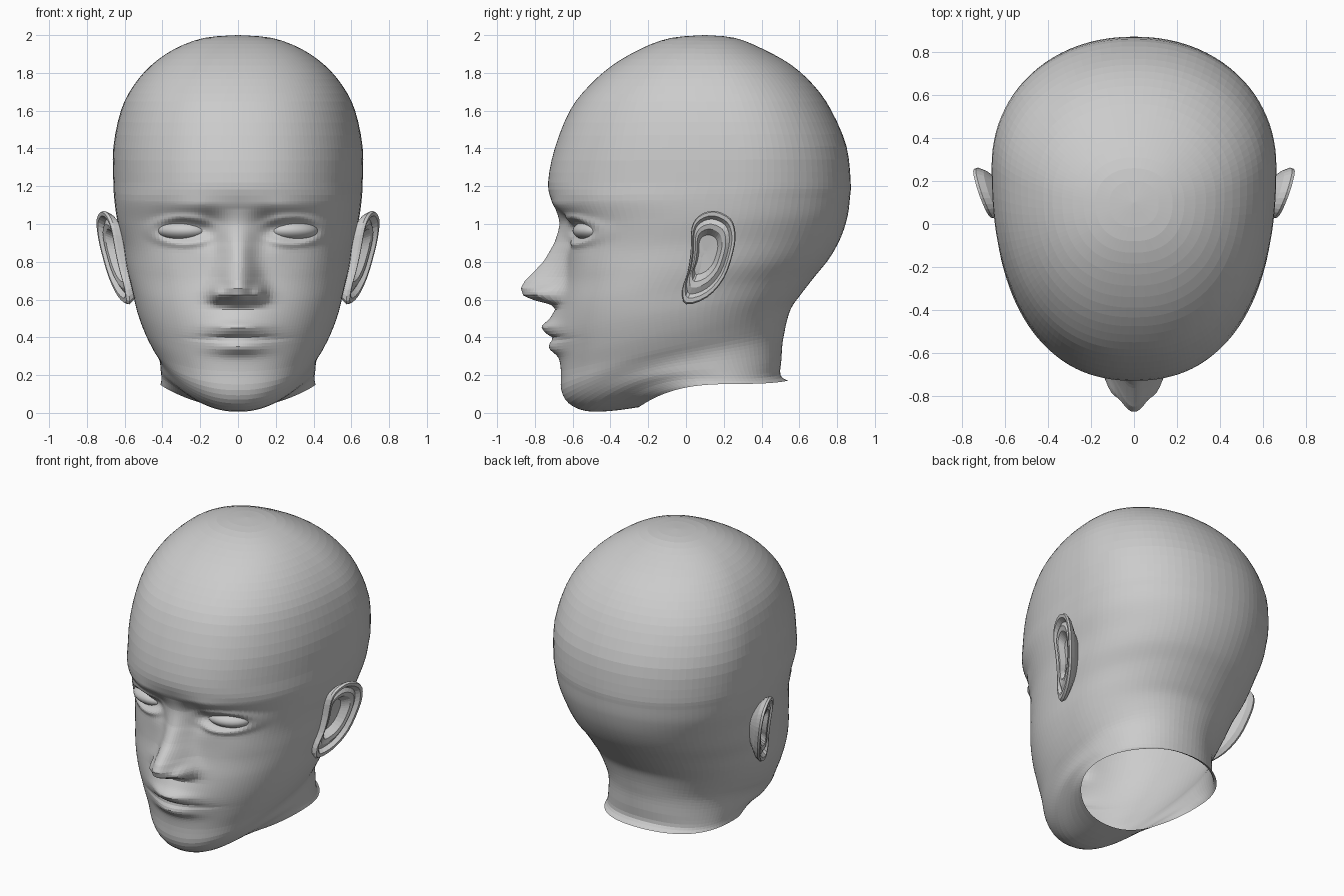
import bpy, bmesh, math
from mathutils import Vector, Matrix

if "Cube" in bpy.data.objects:
    bpy.data.objects.remove(bpy.data.objects["Cube"])


def spline(keys, s):
    """Smooth interpolation of a list of tuples at fractional index s."""
    n = len(keys) - 1
    i = min(int(s), n - 1)
    f = s - i
    a, b, c, d = (keys[max(0, min(n, j))] for j in (i - 1, i, i + 1, i + 2))
    return [q + 0.5 * f * (r - p + f * (2 * p - 5 * q + 4 * r - t + f * (3 * (q - r) + t - p)))
            for p, q, r, t in zip(a, b, c, d)]


def bump(x, z, x0, z0, sx, sz):
    return math.exp(-((x - x0) / sx) ** 2 - ((z - z0) / sz) ** 2)


def table(keys, z):
    """Linear lookup, zero outside the range."""
    for (z0, d0), (z1, d1) in zip(keys, keys[1:]):
        if z0 <= z <= z1:
            return d0 + (d1 - d0) * (z - z0) / (z1 - z0)
    return 0.0


def loft(name, rings, cap_end=False):
    bm = bmesh.new()
    loops = [[bm.verts.new(p) for p in ring] for ring in rings]
    n = len(loops[0])
    for a, b in zip(loops, loops[1:]):
        for k in range(n):
            bm.faces.new((a[k], a[(k + 1) % n], b[(k + 1) % n], b[k]))
    if cap_end:
        bm.faces.new(loops[-1])
    bmesh.ops.remove_doubles(bm, verts=bm.verts, dist=0.0005)
    bmesh.ops.recalc_face_normals(bm, faces=bm.faces)
    return add(name, bm)


def add(name, bm):
    mesh = bpy.data.meshes.new(name)
    bm.to_mesh(mesh)
    bm.free()
    ob = bpy.data.objects.new(name, mesh)
    bpy.context.collection.objects.link(ob)
    return ob


# head sections, neck opening to crown: front y, front z, back y, back z, half width
SECTIONS = [
    (-.25, .03, .54, .17, .41), (-.40, .01, .50, .20, .405), (-.53, .01, .505, .28, .41),
    (-.62, .05, .51, .36, .415), (-.66, .12, .52, .42, .43), (-.66, .22, .535, .49, .46),
    (-.66, .32, .56, .56, .50), (-.67, .45, .61, .63, .535), (-.66, .58, .68, .72, .56),
    (-.64, .72, .76, .82, .59), (-.635, .86, .82, .93, .61), (-.65, 1.0, .855, 1.04, .64),
    (-.71, 1.12, .868, 1.14, .655), (-.73, 1.22, .872, 1.22, .66), (-.695, 1.4, .85, 1.41, .66),
    (-.615, 1.6, .77, 1.6, .62), (-.515, 1.73, .68, 1.73, .555), (-.39, 1.84, .56, 1.84, .46),
    (-.235, 1.93, .41, 1.925, .335), (-.08, 1.985, .26, 1.985, .18), (.10, 2.0, .10, 2.0, 0)]
# where along the depth each section is widest, and how far the jaw line arches up
WIDEST = [(v,) for v in (.5, .6, .6, .6, .58, .57, .55, .53, .52, .54, .56, .58, .605,
                         .62, .62, .61, .59, .57, .55, .53, .5)]
ARCH = [(v,) for v in (.06, .09, .09, .07, .04)] + [(0,)] * 16
# fullness (superellipse power) of the front half of each section
FULL = [(v,) for v in [2.2] * 6 + [2.25, 2.3] + [2.4] * 5 + [2.3] * 8]
NOSE = [(.55, 0), (.575, .04), (.595, .13), (.62, .20), (.66, .225), (.70, .21),
        (.80, .12), (.90, .06), (1.0, .02), (1.08, 0)]
NOSE_WIDTH = [(.5, .115), (.64, .115), (.72, .095), (.85, .08), (1.1, .08)]


def relief(x, z):
    """Forward relief of the face: nose, lips, eye sockets and lids."""
    x = abs(x)
    d = table(NOSE, z) * math.exp(-(x / (table(NOSE_WIDTH, z) or .1)) ** 2.2)
    d += .045 * bump(x, z, .11, .63, .035, .04)              # nostril wings
    d += .065 * bump(x, z, 0, .44, .17, .12)                 # mouth area
    d += .03 * bump(x, z, 0, .455, .13, .03)                 # upper lip
    d += .03 * bump(x, z, 0, .34, .13, .03)                  # lower lip
    d -= .022 * bump(x, z, 0, .395, .18, .014)               # mouth line
    d -= .04 * bump(x, z, .15, .97, .06, .08)                # inner eye hollow
    d -= .03 * bump(x, z, .27, .97, .13, .07)                # socket
    d += .012 * bump(x, z, .22, 1.10, .14, .04)              # brow
    d += .01 * bump(x, z, .42, .80, .12, .10)                # cheekbone
    q = math.hypot((x - .29) / .14, (z - .965) / .06)
    d += .018 * math.exp(-((q - 1.15) / .35) ** 2)           # eyelids
    return d


# head
HALF = 66
levels = []
for i in range(20):
    n = 16 if i in (7, 8, 10, 11) else 8 if 5 <= i < 12 else 3
    levels += [i + k / n for k in range(n)]
levels.append(20)
rings = []
for s in levels:
    yf, zf, yb, zb, w = spline(SECTIONS, s)
    tm, arch, full = (spline(keys, s)[0] for keys in (WIDEST, ARCH, FULL))
    half = []
    for k in range(HALF + 1):
        phi = math.pi * (k / HALF) ** 1.6
        e = 2 / full if phi < math.pi / 2 else 2 / 2.12
        c, sn = abs(math.cos(phi)) ** e, max(0, math.sin(phi)) ** e
        if k == HALF:
            sn = 0
        t = tm - tm * c if phi < math.pi / 2 else tm + (1 - tm) * c
        x, y = w * sn, yf + (yb - yf) * t
        z = zf + (zb - zf) * t + arch * 6.75 * t * (1 - t) ** 2
        if y < -.2 and s > 3:
            y -= relief(x, z) * min(1, (-.2 - y) / .2)
        half.append((x, y, z))
    rings.append(half + [(-x, y, z) for x, y, z in half[-2:0:-1]])
loft("head", rings)

# ears: concentric rings of one outline, pushed in and out to form rim and bowl
OUTLINE = [(0, .575), (.11, .61), (.20, .71), (.25, .85), (.262, .95), (.235, 1.03), (.15, 1.07),
           (.07, 1.045), (.03, .98), (.025, .86), (.01, .75), (-.02, .65)]
RINGS = [(.35, -.14), (.6, -.08), (.92, -.03), (1, 0), (.97, .015), (.88, .015), (.80, -.01),
         (.68, .005), (.56, 0), (.42, -.045), (.05, -.05)]
wrapped = OUTLINE[-1:] + OUTLINE + OUTLINE[:2]
outline = [spline(wrapped, 1 + k / 3) for k in range(36)]
for side, name in ((1, "ear_left"), (-1, "ear_right")):
    ear = []
    for scale, depth in RINGS:
        ring = []
        for py, pz in outline:
            y, z = .1 + (py - .1) * scale, .85 + (pz - .85) * scale
            ring.append((side * (.58 + .35 * y + .17 * (z - .6) + depth), y, z))
        ear.append(ring)
    loft(name, ear, cap_end=True)

# eyes
for side, name in ((1, "eye_left"), (-1, "eye_right")):
    bm = bmesh.new()
    bmesh.ops.create_uvsphere(bm, u_segments=24, v_segments=16, radius=1)
    m = (Matrix.Translation((side * .29, -.495, .965)) @ Matrix.Rotation(side * .35, 4, 'Z')
         @ Matrix.Diagonal(Vector((.14, .10, .055, 1))))
    bmesh.ops.transform(bm, matrix=m, verts=bm.verts)
    for f in bm.faces:
        f.smooth = True
    add(name, bm)
